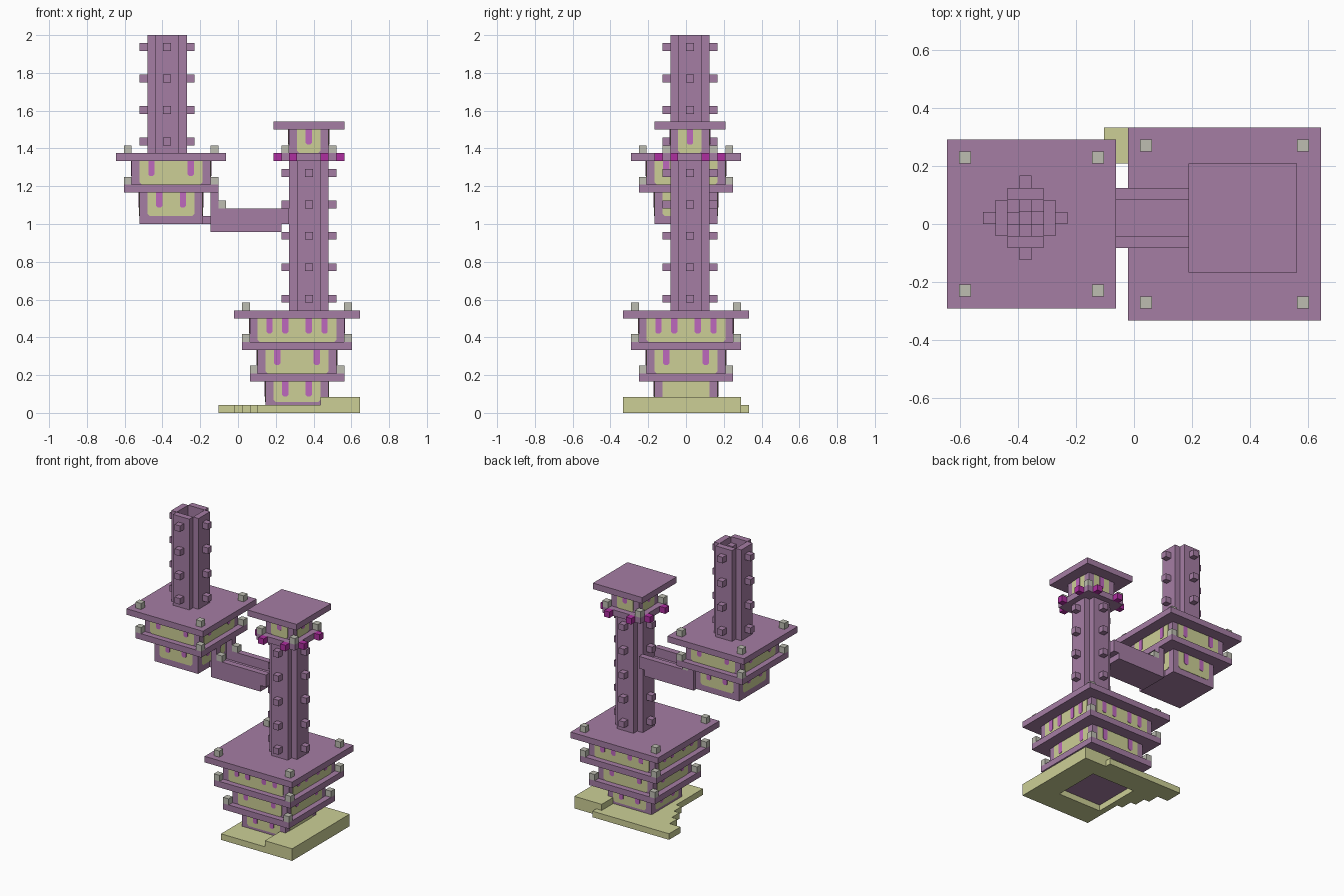
import bpy, bmesh
from math import pi
from mathutils import Matrix, Vector

if "Cube" in bpy.data.objects:
    bpy.data.objects.remove(bpy.data.objects["Cube"], do_unlink=True)

U = 1 / 24                      # one building block
ORIGIN = Vector((15.5, 8, 0))   # block coordinates of the model's centre


def material(name, rgb):
    m = bpy.data.materials.new(name)
    m.use_nodes = True
    colour = [(c / 255) ** 2.2 for c in rgb] + [1]
    m.diffuse_color = colour
    m.node_tree.nodes["Principled BSDF"].inputs["Base Color"].default_value = colour
    return m


PURPLE = material("dusty purple", (163, 124, 162))
SAND = material("pale sand", (203, 206, 149))
PINK = material("window pink", (188, 104, 188))
MAGENTA = material("deep magenta", (172, 50, 158))
GREY = material("lamp grey", (188, 188, 176))


def finish(name, bm, mat):
    bmesh.ops.recalc_face_normals(bm, faces=bm.faces)
    mesh = bpy.data.meshes.new(name)
    bm.to_mesh(mesh)
    bm.free()
    mesh.materials.append(mat)
    bpy.context.collection.objects.link(bpy.data.objects.new(name, mesh))


def boxes(name, mat, spans):
    """Boxes given as (x0, x1, y0, y1, z0, z1) in blocks."""
    bm = bmesh.new()
    for x0, x1, y0, y1, z0, z1 in spans:
        low, high = Vector((x0, y0, z0)), Vector((x1, y1, z1))
        m = Matrix.Translation(((low + high) / 2 - ORIGIN) * U)
        bmesh.ops.create_cube(bm, size=U, matrix=m @ Matrix.Diagonal((*(high - low), 1)))
    finish(name, bm, mat)


def cube(x, y, z):
    return (x, x + 1, y, y + 1, z, z + 1)


def square(cx, cy, h, z0, z1):
    return (cx - h, cx + h, cy - h, cy + h, z0, z1)


def plates(name, mat, cx, cy, h, sides, spans, lift, cut):
    """Thin plates (u0, u1, z0, z1) on the sides of a square block, lower corners cut."""
    bm = bmesh.new()
    for k in sides:
        turn = Matrix.Rotation(k * pi / 2, 4, 'Z')
        for u0, u1, z0, z1 in spans:
            outline = [(u0 + cut, z0), (u1 - cut, z0), (u1, z0 + cut),
                       (u1, z1), (u0, z1), (u0, z0 + cut)]
            rings = []
            for d in (h - 0.02, h + lift):
                rings.append([bm.verts.new((turn @ Vector((u, -d, z))
                              + Vector((cx, cy, 0)) - ORIGIN) * U) for u, z in outline])
            bm.faces.new(rings[0])
            bm.faces.new(rings[1])
            for i in range(6):
                j = (i + 1) % 6
                bm.faces.new((rings[0][i], rings[0][j], rings[1][j], rings[1][i]))
    finish(name, bm, mat)


def storey(name, cx, cy, h, z0, z1, windows, window_sides=range(4), sill=0):
    """Purple walls with sand panels and narrow windows."""
    boxes(name + "_walls", PURPLE, [square(cx, cy, h, z0, z1)])
    plates(name + "_panels", SAND, cx, cy, h, range(4),
           [(1 - h, h - 1, z0 + sill, z1)], 0.06, 0.3)
    plates(name + "_windows", PINK, cx, cy, h, window_sides,
           [(u - 0.4, u + 0.4, z1 - 1.9, z1) for u in windows], 0.12, 0.2)


def roof(name, cx, cy, h, z, inset=0):
    """Flat overhanging roof with a lamp near each corner."""
    boxes(name, PURPLE, [square(cx, cy, h, z, z + 1)])
    a, b = -h + inset, h - inset - 1
    boxes(name + "_lamps", GREY,
          [cube(cx + i, cy + j, z + 1) for i in (a, b) for j in (a, b)])


def shaft(name, x, y, z0, z1, knobs):
    """Hollow tower of four walls round block (x, y), with knobs and inner steps."""
    boxes(name + "_walls", PURPLE,
          [(x - 1, x + 2, y + d, y + d + 1, z0, z1) for d in (-2, 2)] +
          [(x + d, x + d + 1, y - 1, y + 2, z0, z1) for d in (-2, 2)])
    around = [(3, 0), (-3, 0), (0, 3), (0, -3)]
    boxes(name + "_knobs", PURPLE,
          [cube(x + i, y + j, z) for z in knobs for i, j in around])
    spiral = [(1, 1), (1, 0), (1, -1), (0, -1), (-1, -1), (-1, 0), (-1, 1), (0, 1)]
    boxes(name + "_steps", PURPLE,
          [cube(x + spiral[(z1 - z) % 8][0], y + spiral[(z1 - z) % 8][1], z)
           for z in range(z0, z1 - 1)])


# Ground slab with stepped west edge, an opening under the house and a raised east part
boxes("ground_slab", SAND, [
    (13, 27, 13, 16, 0, 1), (27, 31, 12, 15, 0, 1), (15, 27, 12, 13, 0, 1),
    (15, 19, 11, 12, 0, 1), (16, 19, 9, 11, 0, 1), (17, 19, 7, 9, 0, 1),
    (18, 19, 4, 7, 0, 1), (18, 31, 0, 4, 0, 1), (27, 31, 4, 12, 0, 1)])
boxes("ground_raised_edge", SAND, [
    (27, 31, 4, 15, 1, 2), (26, 31, 0, 4, 1, 2), (26, 27, 12, 15, 1, 2)])

# Main house: three storeys, each wider than the one below
storey("house_lower", 23, 8, 4, 1, 4, (-1.5, 1.5), (0, 2, 3), 0.4)
roof("house_lower_roof", 23, 8, 6, 4)
storey("house_middle", 23, 8, 5, 5, 8, (-2.5, 2.5))
roof("house_middle_roof", 23, 8, 7, 8)
storey("house_upper", 23, 8, 6, 9, 12, (-3.5, -1.5, 1.5, 3.5))
roof("house_upper_roof", 23, 8, 8, 12, 1)

# Main tower with lookout room
shaft("main_tower", 24, 8, 13, 32, range(14, 31, 4))
roof("lookout_floor", 24.5, 8.5, 3.5, 32)
boxes("lookout_brackets", MAGENTA,
      [cube(24 + i, 8 + j, 32) for i in (-4, 4) for j in (-2, 2)] +
      [cube(24 + i, 8 + j, 32) for i in (-2, 2) for j in (-4, 4)])
storey("lookout", 24.5, 8.5, 2.5, 33, 36, (0,))
boxes("lookout_cap", PURPLE, [square(24.5, 8.5, 4.5, 36, 37)])

# Bridge with two railings, entrance posts and lamps
boxes("bridge_deck", PURPLE, [(12, 21, 6, 11, 23, 24), (12, 22, 7, 10, 24, 24.5),
                              (11, 12, 7, 10, 24, 25)])
boxes("bridge_rails", PURPLE, [(12, 22, y, y + 1, 24, 26) for y in (6, 10)])
boxes("bridge_posts", PURPLE, [(12, 13, y, y + 1, 26, 28) for y in (6, 10)])
boxes("bridge_lamps", GREY, [cube(13, y, 26) for y in (6, 10)])

# Hanging house and its tower
storey("hanging_lower", 7, 8, 4, 24, 28, (-1.5, 1.5), sill=1)
roof("hanging_lower_roof", 7, 8, 6, 28)
storey("hanging_upper", 7, 8, 5, 29, 32, (-2.5, 2.5))
roof("hanging_upper_roof", 7, 8, 7, 32, 1)
shaft("hanging_tower", 6, 8, 33, 48, range(34, 47, 4))
